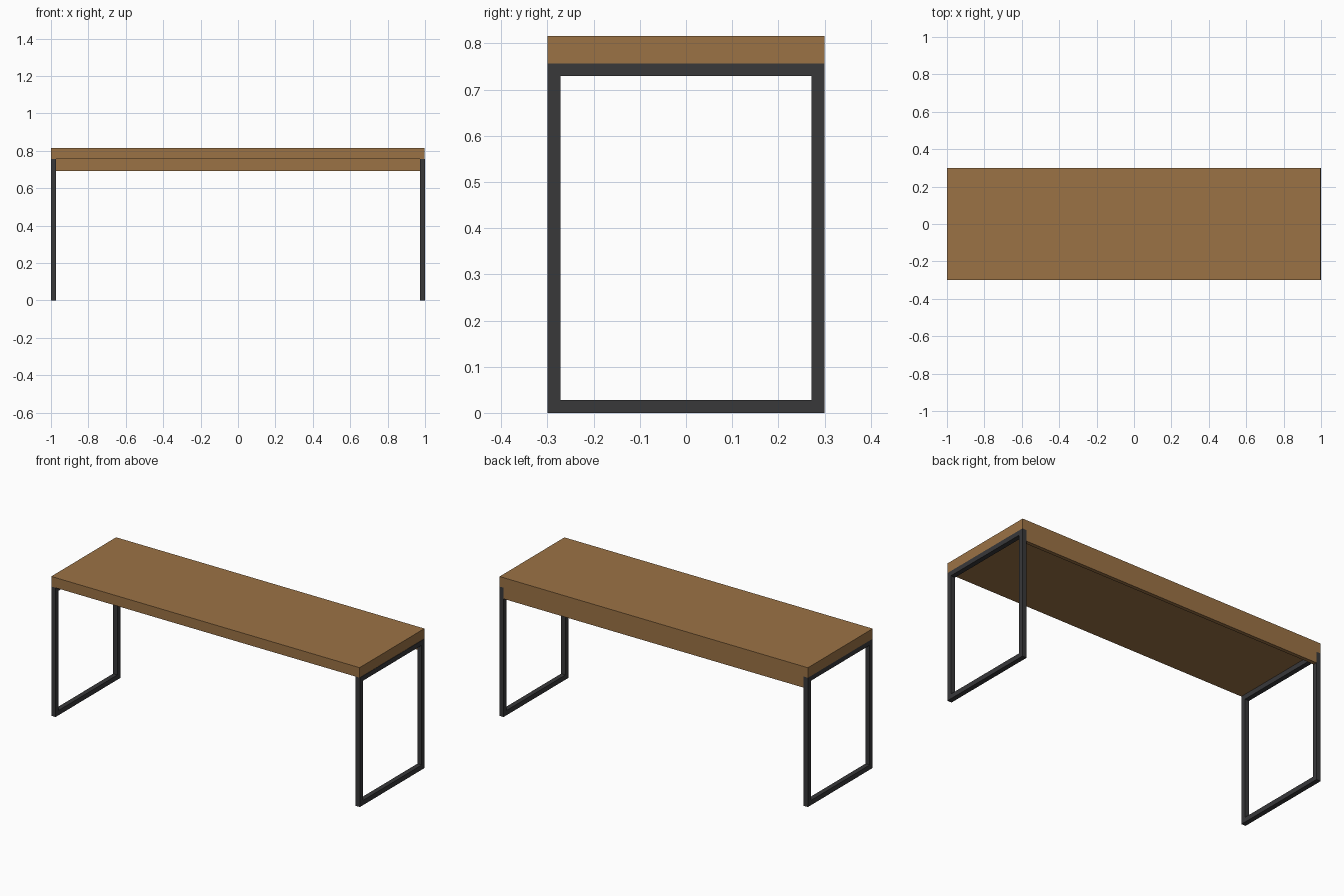
import bpy
import bmesh

if "Cube" in bpy.data.objects:
    bpy.data.objects.remove(bpy.data.objects["Cube"])


def material(name, color):
    m = bpy.data.materials.new(name)
    m.diffuse_color = color
    m.use_nodes = True
    m.node_tree.nodes["Principled BSDF"].inputs["Base Color"].default_value = m.diffuse_color
    return m


WOOD = material("wood", (0.33, 0.17, 0.06, 1))
METAL = material("dark_metal", (0.04, 0.04, 0.042, 1))


def finish(name, bm, mat):
    bmesh.ops.recalc_face_normals(bm, faces=bm.faces[:])
    me = bpy.data.meshes.new(name)
    bm.to_mesh(me)
    bm.free()
    me.materials.append(mat)
    ob = bpy.data.objects.new(name, me)
    bpy.context.collection.objects.link(ob)
    return ob


def box(name, lo, hi, mat):
    bm = bmesh.new()
    bmesh.ops.create_cube(bm, size=1)
    for v in bm.verts:
        v.co = [l + (c + 0.5) * (h - l) for c, l, h in zip(v.co, lo, hi)]
    return finish(name, bm, mat)


def leg_frame(name, x0, x1, half_depth, height, bar):
    # closed rectangular loop of square tube, standing in the YZ plane
    def loop(inset):
        y = half_depth - inset
        return [(-y, inset), (y, inset), (y, height - inset), (-y, height - inset)]

    bm = bmesh.new()
    outer = [bm.verts.new((x0, y, z)) for y, z in loop(0)]
    inner = [bm.verts.new((x0, y, z)) for y, z in loop(bar)]
    faces = [bm.faces.new((outer[i], outer[(i + 1) % 4], inner[(i + 1) % 4], inner[i]))
             for i in range(4)]
    ext = bmesh.ops.extrude_face_region(bm, geom=faces, use_keep_orig=True)
    verts = [g for g in ext["geom"] if isinstance(g, bmesh.types.BMVert)]
    bmesh.ops.translate(bm, verts=verts, vec=(x1 - x0, 0, 0))
    return finish(name, bm, METAL)


H, D, BAR = 0.757, 0.30, 0.028

# desk top
box("table_top", (-1, -D, H), (0.998, D, 0.816), WOOD)

# rear rail under the top, between the leg frames
box("rear_rail", (-0.972, D - 0.022, 0.692), (0.972, D, H), WOOD)

# leg frames at each end
leg_frame("left_leg_frame", -1, -1 + BAR, D, H, BAR)
leg_frame("right_leg_frame", 1 - BAR, 1, D, H, BAR)
